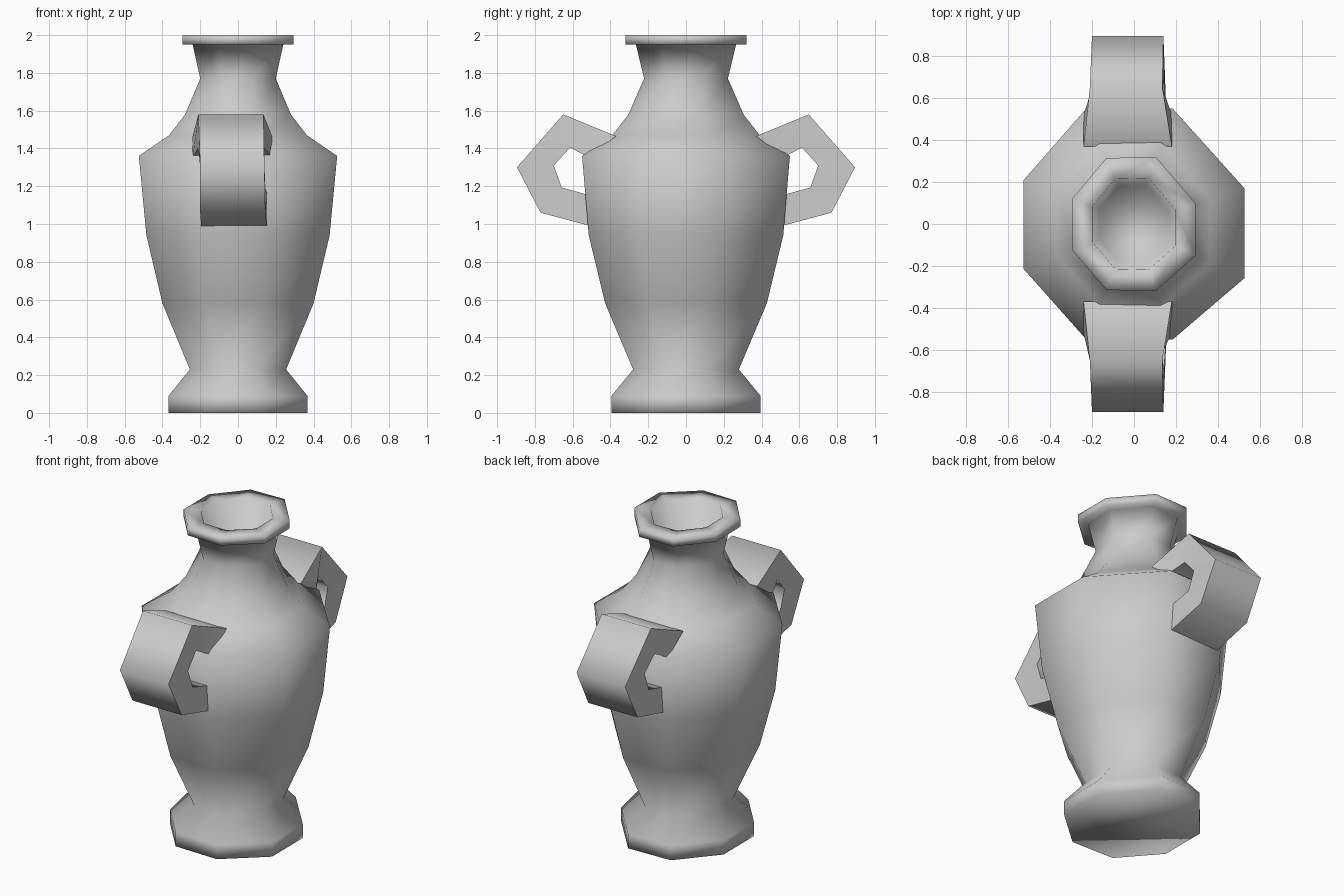
import bpy

if "Cube" in bpy.data.objects:
    bpy.data.objects.remove(bpy.data.objects["Cube"])

# Slightly irregular octagon shared by every ring of the vase
OCT = [(0.35, 1.0), (-0.45, 0.98), (-1.0, 0.38), (-1.0, -0.39),
       (-0.45, -0.98), (0.35, -1.0), (1.0, -0.47), (1.0, 0.31)]


def make_object(name, verts, faces):
    mesh = bpy.data.meshes.new(name)
    mesh.from_pydata(verts, [], faces)
    mesh.update()
    ob = bpy.data.objects.new(name, mesh)
    bpy.context.collection.objects.link(ob)
    for p in mesh.polygons:
        p.use_smooth = True
    return ob


def loft(sections, cap):
    """Bridge equal-length vertex rings, optionally capping both ends."""
    n = len(sections[0])
    verts = [v for s in sections for v in s]
    faces = []
    for k in range(len(sections) - 1):
        for i in range(n):
            j = (i + 1) % n
            faces.append((k * n + i, k * n + j, (k + 1) * n + j, (k + 1) * n + i))
    if cap:
        faces.append(tuple(reversed(range(n))))
        faces.append(tuple(range(len(verts) - n, len(verts))))
    return verts, faces


# Vase body: (x half width, y half width, z), outside then over the lip and inside
profile = [(0.368, 0.395, 0.0), (0.368, 0.395, 0.09), (0.255, 0.28, 0.23),
           (0.40, 0.428, 0.58), (0.485, 0.515, 0.94), (0.525, 0.55, 1.36),
           (0.365, 0.39, 1.47), (0.28, 0.305, 1.58), (0.20, 0.222, 1.77),
           (0.24, 0.265, 1.95), (0.293, 0.32, 1.95), (0.293, 0.32, 2.0),
           (0.198, 0.218, 2.0), (0.165, 0.185, 1.77)]
rings = [[(rx * u, ry * v, z) for u, v in OCT] for rx, ry, z in profile]
make_object("vase_body", *loft(rings, True))

# Handles: outer (y, z), inner (y, z), x range
stations = [((0.37, 1.465), (0.52, 1.355), -0.24, 0.18),
            ((0.65, 1.58), (0.613, 1.405), -0.21, 0.135),
            ((0.895, 1.30), (0.70, 1.31), -0.20, 0.14),
            ((0.77, 1.06), (0.658, 1.193), -0.20, 0.145),
            ((0.49, 0.985), (0.52, 1.155), -0.195, 0.155)]
for name, s in (("front_handle", -1), ("back_handle", 1)):
    secs = []
    for o, i, x0, x1 in stations:
        ring = [(x0, s * o[0], o[1]), (x1, s * o[0], o[1]),
                (x1, s * i[0], i[1]), (x0, s * i[0], i[1])]
        secs.append(ring if s > 0 else ring[::-1])
    verts, faces = loft(secs, False)
    ob = make_object(name, verts, [f[::-1] for f in faces])
    # Crisp side edges keep the strap faces readable
    bpy.ops.object.select_all(action='DESELECT')
    ob.select_set(True)
    bpy.context.view_layer.objects.active = ob
    bpy.ops.object.mode_set(mode='EDIT')
    bpy.ops.mesh.select_all(action='SELECT')
    bpy.ops.mesh.normals_make_consistent(inside=False)
    bpy.ops.object.mode_set(mode='OBJECT')
    bpy.ops.object.shade_smooth_by_angle(angle=1.4)
